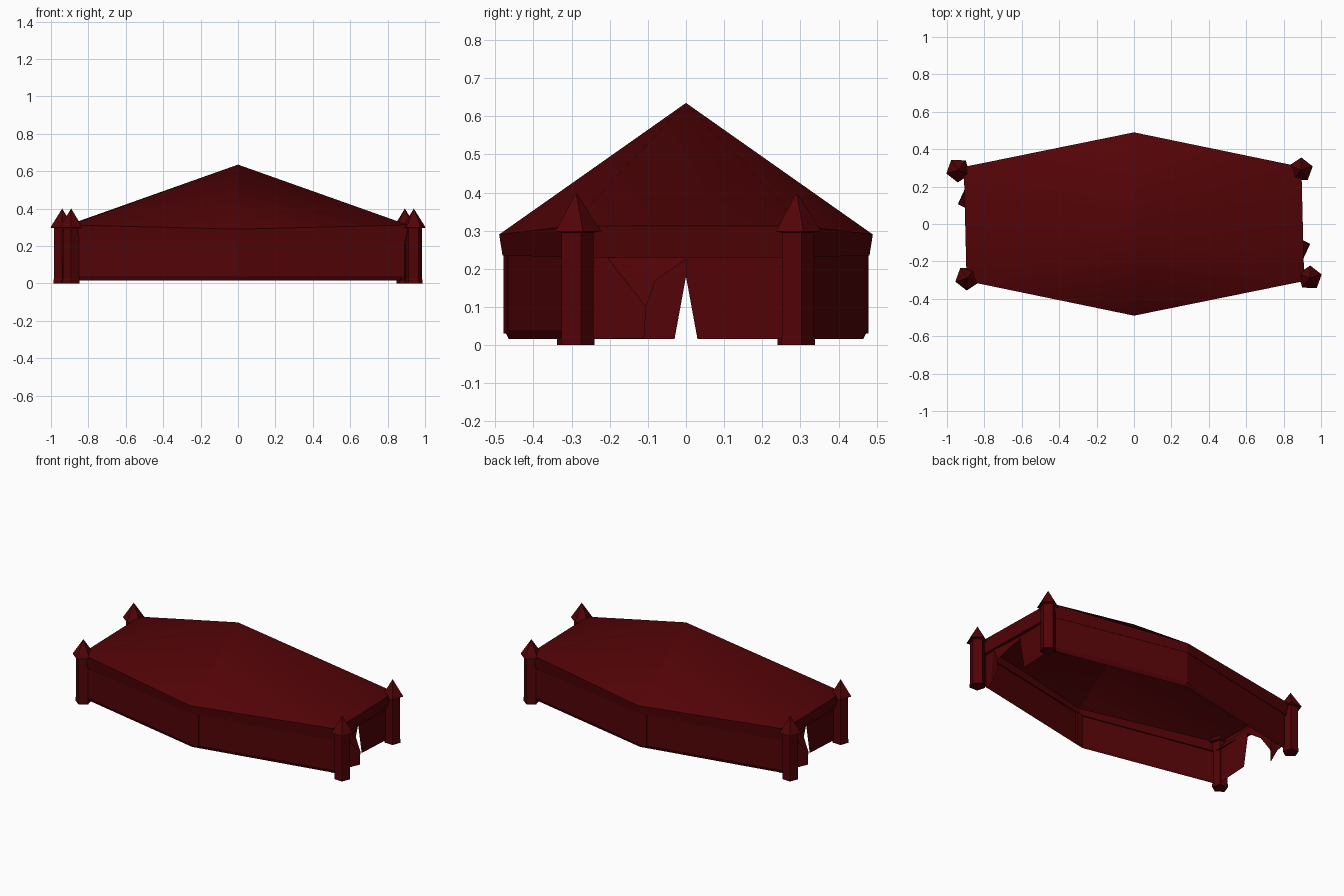
import bpy, bmesh, math

if "Cube" in bpy.data.objects:
    bpy.data.objects.remove(bpy.data.objects["Cube"])

red = bpy.data.materials.new("dark_red_canvas")
red.diffuse_color = (0.085, 0.001, 0.002, 1)
red.use_nodes = True
red.node_tree.nodes["Principled BSDF"].inputs["Base Color"].default_value = red.diffuse_color


def build(name, verts, faces, smooth=False):
    mesh = bpy.data.meshes.new(name)
    mesh.from_pydata(verts, [], faces)
    bm = bmesh.new()
    bm.from_mesh(mesh)
    bmesh.ops.recalc_face_normals(bm, faces=bm.faces)
    for f in bm.faces:
        f.smooth = smooth
    bm.to_mesh(mesh)
    bm.free()
    mesh.materials.append(red)
    ob = bpy.data.objects.new(name, mesh)
    bpy.context.collection.objects.link(ob)
    return ob


def opposite(ob, name):
    # the tent repeats when turned half way round
    copy = ob.copy()
    copy.name = name
    copy.rotation_euler.z = math.pi
    bpy.context.collection.objects.link(copy)


def loft(name, rings, closed=True, apex=None):
    n = len(rings[0])
    verts = [p for r in rings for p in r]
    faces = []
    for r in range(len(rings) - 1):
        for i in range(n if closed else n - 1):
            j = (i + 1) % n
            faces.append((r * n + i, r * n + j, r * n + n + j, r * n + n + i))
    if apex:
        top = len(verts)
        verts.append(apex)
        faces += [(top - n + i, top - n + (i + 1) % n, top) for i in range(n)]
    return build(name, verts, faces)


# roof: two smooth halves meeting in a crease across x = 0
roof = build("roof_right",
             [(0, 0, 0.635), (0, -0.49, 0.29), (0.91, -0.305, 0.312),
              (0.895, 0.305, 0.312), (0, 0.49, 0.29)],
             [(0, 1, 2), (0, 2, 3), (0, 3, 4)], smooth=True)
opposite(roof, "roof_left")

# hanging valance with a lip back to the walls
outline = [(0.895, 0.305), (0, 0.49), (-0.91, 0.305),
           (-0.895, -0.305), (0, -0.49), (0.91, -0.305)]


def ring(sx, sy, z_mid, z_corner):
    return [(x * sx, y * sy, z_mid if x == 0 else z_corner) for x, y in outline]


loft("valance", [ring(1, 1, 0.29, 0.312), ring(0.985, 0.982, 0.235, 0.23),
                 ring(0.955, 0.965, 0.238, 0.235)])

# long side walls with a tucked hem
plan = [(0.88, 0.294), (0, 0.477), (-0.89, 0.294)]
hem = [(x, y - 0.012) for x, y in plan]
side = loft("side_wall_back", [[(x, y, 0.24) for x, y in plan],
                               [(x, y, 0.04) for x, y in plan],
                               [(x, y, 0.016) for x, y in hem]], closed=False)
opposite(side, "side_wall_front")

# thin upright where the two wall cloths meet
def upright(z):
    return [(0.003, -0.479, z), (0.05, -0.469, z), (0.05, -0.452, z), (0.003, -0.46, z)]


strip = loft("side_seam_front", [upright(0.03), upright(0.235)])
opposite(strip, "side_seam_back")

# end walls: straight panel on one side of the doorway, folded-back flap on the other
POST, DOOR, TOP = 0.87, 0.855, 0.26
panel = build("door_panel_right",
              [(DOOR, 0, TOP), (DOOR, 0, 0.18), (DOOR, 0.03, 0.016),
               (POST, 0.295, 0.016), (POST, 0.295, TOP)],
              [(0, 1, 2, 3, 4)])
opposite(panel, "door_panel_left")

flap = build("door_flap_right", [
    (POST, -0.295, TOP), (POST, -0.295, 0.016),
    (POST, -0.23, TOP), (0.885, -0.23, 0.016),
    (DOOR, 0, TOP), (DOOR, 0, 0.225),
    (0.89, -0.08, 0.17), (0.94, -0.105, 0.10), (0.94, -0.11, 0.018)],
    [(0, 1, 3, 2), (2, 3, 8, 7), (2, 7, 6), (2, 6, 5, 4)])
opposite(flap, "door_flap_left")


# five-sided corner posts with pointed caps
def pentagon(cx, cy, r, z, turn):
    return [(cx + r * math.cos(turn + k * math.tau / 5),
             cy + r * math.sin(turn + k * math.tau / 5), z) for k in range(5)]


for tag, other, cx, cy in (("back_right", "front_left", 0.892, 0.29),
                           ("front_right", "back_left", 0.94, -0.288)):
    t = math.radians(16)
    profile = [(0.048, 0.0), (0.048, 0.018), (0.046, 0.025), (0.046, 0.295), (0.066, 0.298)]
    post = loft("post_" + tag, [pentagon(cx, cy, r, z, t) for r, z in profile],
                apex=(cx, cy, 0.40))
    base = build("post_foot_" + tag, pentagon(cx, cy, 0.048, 0, t), [(0, 1, 2, 3, 4)])
    opposite(post, "post_" + other)
    opposite(base, "post_foot_" + other)
